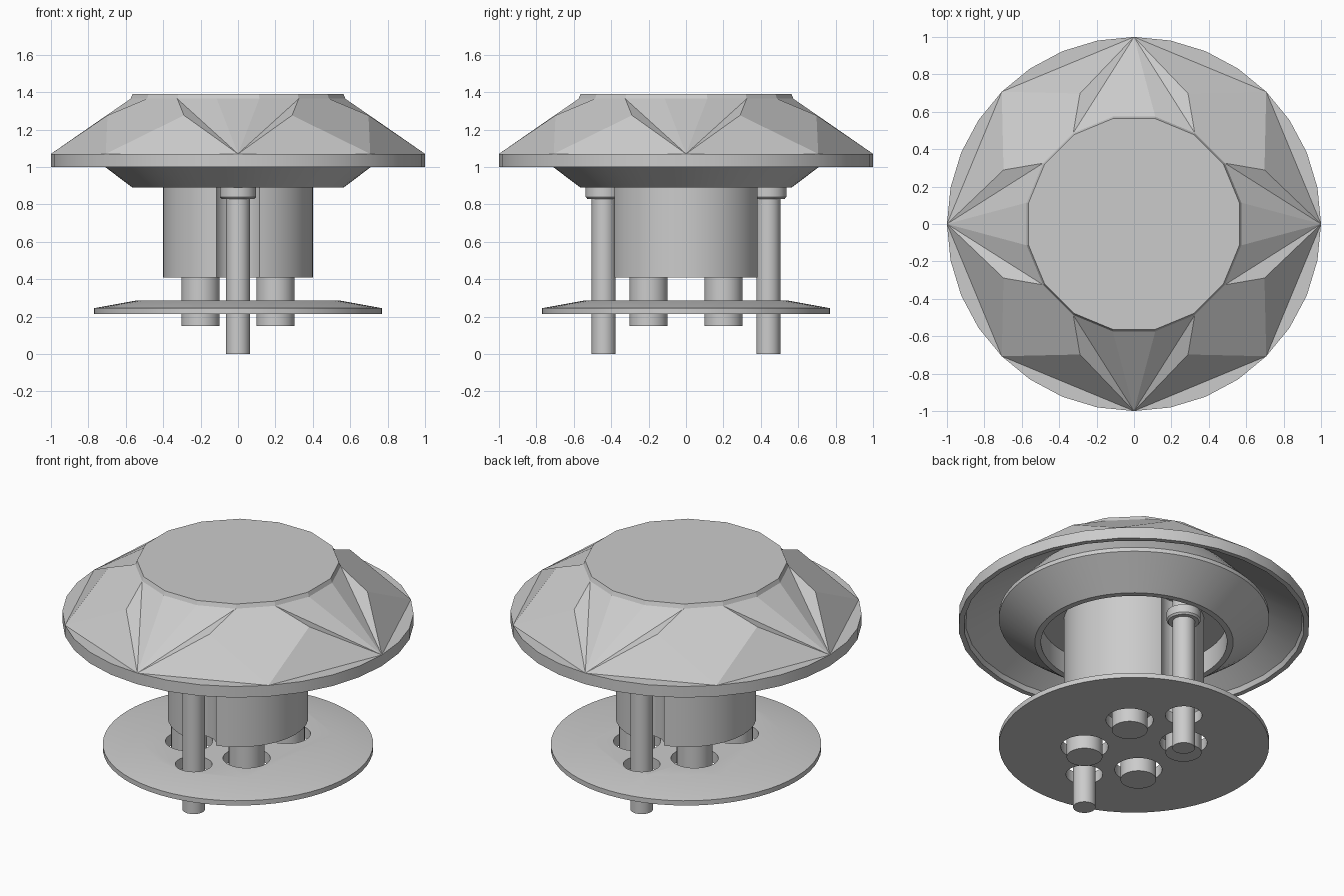
import bpy, bmesh
from math import sin, cos, pi, radians

if "Cube" in bpy.data.objects:
    bpy.data.objects.remove(bpy.data.objects["Cube"])

GREY = (0.6, 0.6, 0.6, 1)
metal = bpy.data.materials.new("plain_grey")
metal.use_nodes = True
metal.diffuse_color = GREY
metal.node_tree.nodes["Principled BSDF"].inputs["Base Color"].default_value = GREY


def finish(bm, name, angle=30):
    bmesh.ops.recalc_face_normals(bm, faces=bm.faces)
    mesh = bpy.data.meshes.new(name)
    bm.to_mesh(mesh)
    bm.free()
    obj = bpy.data.objects.new(name, mesh)
    bpy.context.collection.objects.link(obj)
    mesh.materials.append(metal)
    smooth(obj, angle)
    return obj


def smooth(obj, angle=30):
    bpy.ops.object.select_all(action='DESELECT')
    obj.select_set(True)
    bpy.context.view_layer.objects.active = obj
    bpy.ops.object.shade_smooth_by_angle(angle=radians(angle))


def ring(bm, r, z, n, centre=(0, 0), offset=0.0):
    return [bm.verts.new((centre[0] + r * cos(2 * pi * i / n + offset),
                          centre[1] + r * sin(2 * pi * i / n + offset), z)) for i in range(n)]


def bridge(bm, a, b):
    n = len(a)
    for i in range(n):
        bm.faces.new((a[i], a[(i + 1) % n], b[(i + 1) % n], b[i]))


def turned(name, profile, n=48, centre=(0, 0)):
    """Closed round part from (radius, height) pairs, capped at both ends."""
    bm = bmesh.new()
    rings = [ring(bm, r, z, n, centre) for r, z in profile]
    for a, b in zip(rings, rings[1:]):
        bridge(bm, a, b)
    bm.faces.new(rings[0])
    bm.faces.new(rings[-1])
    return finish(bm, name)


def drill(obj, holes):
    """Cut vertical round holes given as (x, y, radius)."""
    for x, y, r in holes:
        cutter = turned("cutter", [(r, -1), (r, 2)], 32, (x, y))
        cutter.hide_render = True
        mod = obj.modifiers.new("hole", 'BOOLEAN')
        mod.operation, mod.solver, mod.object = 'DIFFERENCE', 'EXACT', cutter
        bpy.ops.object.select_all(action='DESELECT')
        bpy.context.view_layer.objects.active = obj
        bpy.ops.object.modifier_apply(modifier=mod.name)
        bpy.data.objects.remove(cutter)
    smooth(obj)


# Faceted cap: round rim, cut-gem crown, flat table, hollow underside
bm = bmesh.new()
step = pi / 16
rim_low = ring(bm, 1, 1.0, 32)
rim = ring(bm, 1, 1.07, 32)
mid = ring(bm, 0.755, 1.276, 8, offset=2 * step)
girdle = ring(bm, 0.585, 1.365, 16, offset=step)
table = ring(bm, 0.575, 1.39, 16, offset=step)
bridge(bm, rim_low, rim)
bridge(bm, girdle, table)
bm.faces.new(table)
for k in range(8):
    tip, nxt = rim[4 * k], rim[(4 * k + 4) % 32]
    before, after = mid[k - 1], mid[k]
    # flat sliver of rim and the lower triangle
    bm.faces.new([rim[(4 * k + j) % 32] for j in range(5)])
    bm.faces.new((tip, nxt, after))
    # kite: wide on the axes, narrow on the diagonals
    reach = 2 if k % 2 == 0 else 1
    fan = [before] + [girdle[(2 * k + j) % 16] for j in range(-reach, reach)] + [after]
    if reach == 1:
        bm.faces.new([tip] + fan)
    else:
        for a, b in zip(fan, fan[1:]):
            bm.faces.new((tip, a, b))
inner = [ring(bm, r, z, 32) for r, z in ((0.97, 1.0), (0.96, 1.03), (0.56, 1.28))]
bridge(bm, rim_low, inner[0])
for a, b in zip(inner, inner[1:]):
    bridge(bm, a, b)
bm.faces.new(inner[-1])
finish(bm, "faceted_cap", 12)

# Tapered cup under the cap, open below
turned("tapered_cup", [(0.53, 1.03), (0.53, 0.89), (0.565, 0.89), (0.77, 1.045),
                       (0.77, 1.07), (0.6, 1.25)], 64)

# Central body with a round groove for each pin
PINS = [(0, -0.44), (0, 0.44)]
body = turned("central_body", [(0.4, 0.41), (0.4, 1.04)], 64)
drill(body, [(x, y, 0.13) for x, y in PINS])

# Lower plate with clearance holes
PEGS = [(x, y) for x in (-0.2, 0.2) for y in (-0.2, 0.2)]
plate = turned("lower_plate", [(0.77, 0.215), (0.77, 0.245), (0.55, 0.285)], 64)
drill(plate, [(x, y, 0.135) for x, y in PEGS] + [(x, y, 0.105) for x, y in PINS])

# Four short pegs below the body
for i, spot in enumerate(PEGS):
    turned(f"peg_{i + 1}", [(0.102, 0.15), (0.102, 0.45)], 32, spot)

# Two long pins with collars
for side, spot in zip(("front", "back"), PINS):
    turned(f"{side}_pin", [(0.064, 0), (0.064, 0.83), (0.088, 0.83), (0.097, 0.84),
                           (0.097, 0.89), (0.064, 0.89), (0.064, 1.04)], 32, spot)
